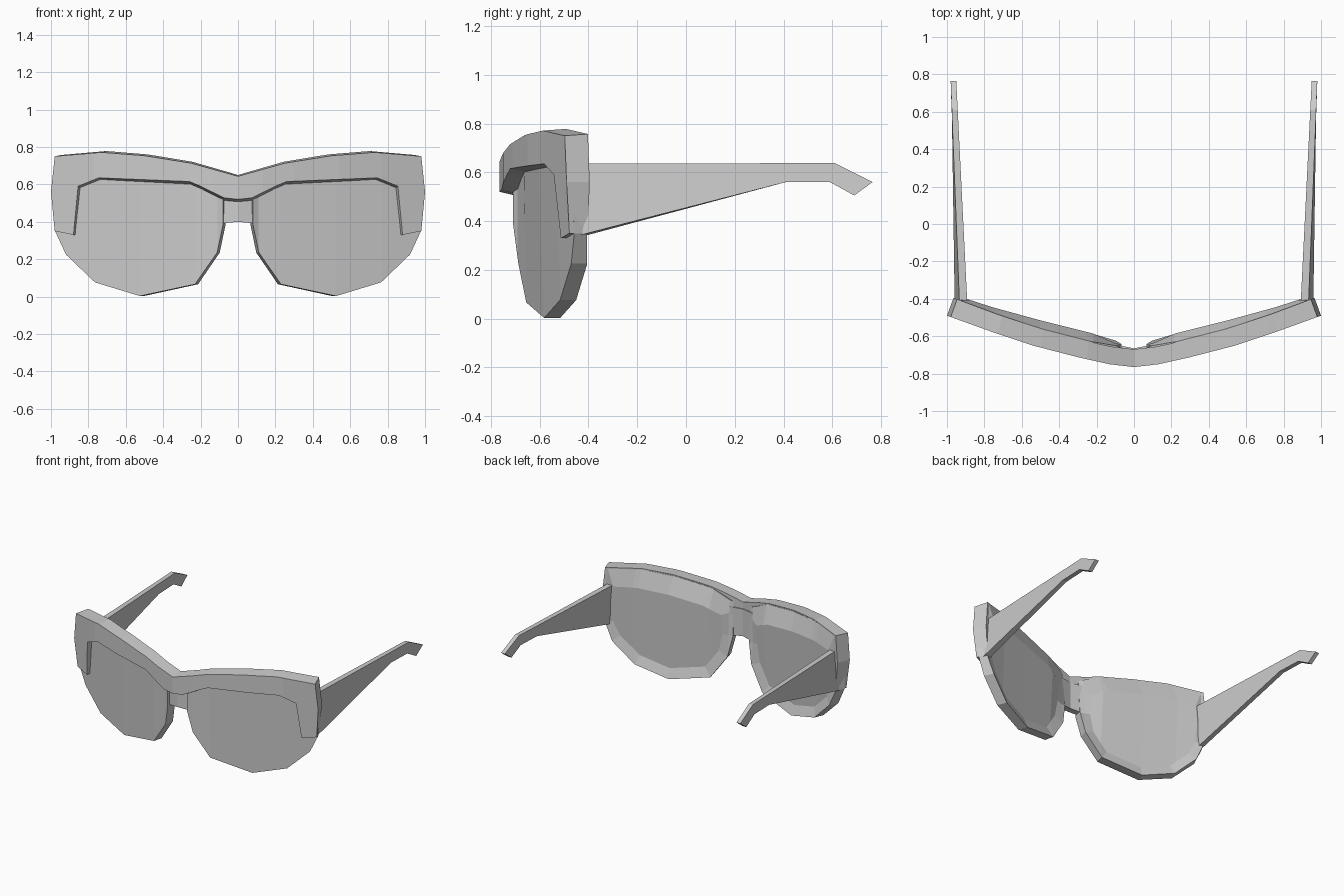
import bpy, bmesh

if "Cube" in bpy.data.objects:
    bpy.data.objects.remove(bpy.data.objects["Cube"])

BROW = [(0, -.765), (.13, -.75), (.3, -.712), (.54, -.65), (.77, -.573), (1, -.49)]
LENS = [(0, -.735), (.07, -.715), (.11, -.69), (.23, -.655), (.52, -.583), (.77, -.515), (1, -.435)]
TOP = [(0, .65), (.25, .72), (.5, .76), (.73, .778), (1, .757)]


def interp(curve, x):
    for (x0, y0), (x1, y1) in zip(curve, curve[1:]):
        if x <= x1:
            break
    return y0 + (y1 - y0) * (x - x0) / (x1 - x0)


def clamp(v):
    return min(1, max(0, v))


def slab(name, outline, cuts, place, inset=0):
    """Extrude an x-z outline, cut it into strips, then bend it; mirrored in x."""
    bm = bmesh.new()
    front = bm.faces.new([bm.verts.new((x, 0, z)) for x, z in outline])
    ext = bmesh.ops.extrude_face_region(bm, geom=[front], use_keep_orig=True)["geom"]
    for v in ext:
        if isinstance(v, bmesh.types.BMVert):
            v.co.y = 1
    back = [f for f in ext if isinstance(f, bmesh.types.BMFace)]
    bmesh.ops.recalc_face_normals(bm, faces=bm.faces)
    if inset:
        bmesh.ops.inset_region(bm, faces=back, thickness=inset, use_even_offset=True, use_boundary=True)
        for v in back[0].verts:
            v.co.y = .5
    for x in cuts:
        bmesh.ops.bisect_plane(bm, geom=bm.verts[:] + bm.edges[:] + bm.faces[:], dist=1e-4,
                               plane_co=(x, 0, 0), plane_no=(1, 0, 0))
    # open the seam on the mirror plane
    seam = [f for f in bm.faces if all(abs(v.co.x) < 1e-5 for v in f.verts)]
    if seam:
        bmesh.ops.delete(bm, geom=seam, context='FACES_ONLY')
    for v in bm.verts:
        v.co = place(v.co.x, v.co.y, v.co.z)
    bmesh.ops.recalc_face_normals(bm, faces=bm.faces)
    me = bpy.data.meshes.new(name)
    bm.to_mesh(me)
    bm.free()
    ob = bpy.data.objects.new(name, me)
    bpy.context.collection.objects.link(ob)
    ob.modifiers.new("mirror", 'MIRROR').use_clip = True
    return ob


# brow: thick upper frame following the wrap of the face
def place_brow(x, t, z):
    lower = z < interp(TOP, x) - .05 and x < .87
    lean = .02 * clamp((.56 - z) / .22) * clamp((x - .8) / .08) * (1 - t)
    return (x * (1 - .035 * t), interp(BROW, x) + t * .095 + lean,
            z - .022 * t if lower else z - .007 * (1 - t) * (z > .6))


slab("brow_frame",
     [(0, .65), (.25, .72), (.5, .76), (.73, .778), (.98, .757), (1, .56), (.98, .35), (.88, .33),
      (.855, .59), (.745, .635), (.26, .615), (.2, .59), (.075, .528), (0, .52)],
     [.13, .3, .54, .77], place_brow)


# lenses: rim with a recess at the back, sloping up to the top of the brow
def place_lens(x, t, z):
    y = interp(LENS, x)
    top = interp(TOP, x)
    nose = clamp((.2 - x) / .12) * clamp((z - .4) / .15)
    if t == 1:
        w = max(nose, clamp(1 - (top - z) / .13))
        y = (y + .066) * (1 - w) + (interp(BROW, x) + .093) * w
    elif t > 0:
        y += .045 + .025 * clamp((z - .35) / .25) * (1 - nose)
        if z > .5:
            z = min(z, top - .07) - .055
    else:
        # the front leans forward towards the brow
        y -= .025 * clamp((z - .1) / .4) * clamp((x - .15) / .15)
    return (x - t * (.012 + .02 * x), min(y, -.405), z)


slab("lens",
     [(.08, .635), (.25, .712), (.5, .752), (.73, .77), (.96, .75), (.98, .56), (.978, .35), (.92, .225),
      (.765, .076), (.525, .003), (.23, .066), (.112, .235), (.08, .385)],
     [.11, .23, .52, .77], place_lens, inset=.07)

# nose bridge between the lenses
slab("nose_bridge", [(0, .6), (.1, .6), (.1, .38), (.07, .393), (0, .4)], [],
     lambda x, t, z: (x, -.71 + .2 * x + .045 * t, z))


# temples: tapering arms with a hooked tip, built as a y-z profile
def place_temple(y, t, z):
    u = (y + .44) / 1.2
    tilt = .025 * (.64 - z) / .29 * (1 - u)
    return ((.89 + .06 * u) * (1 - t) + (.932 + .048 * u) * t + tilt, y, z + .008 * t * (z < .5))


slab("temple", [(-.44, .635), (.61, .638), (.765, .56), (.69, .505), (.59, .56), (.41, .56), (-.44, .333)],
     [], place_temple)
